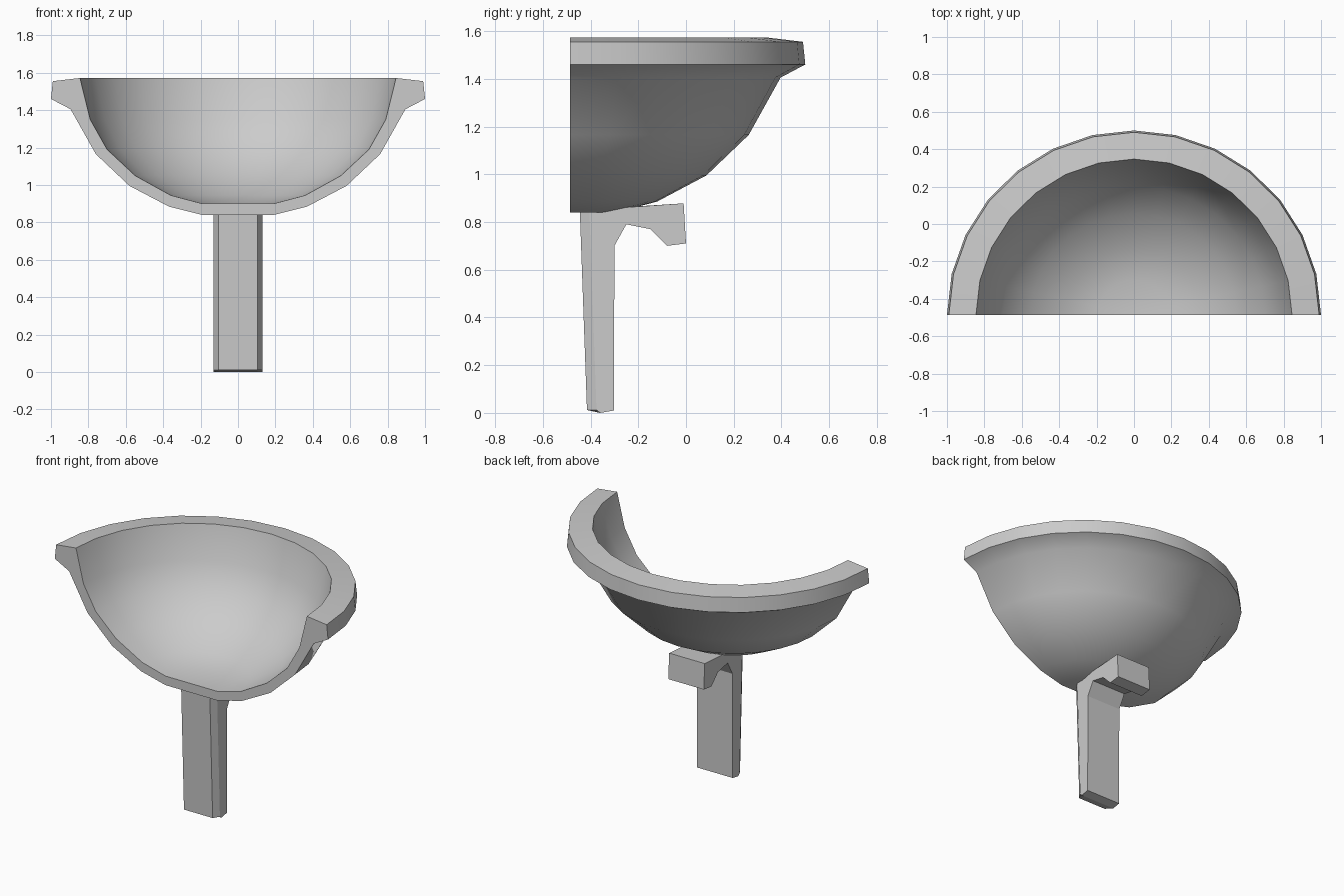
import bpy, bmesh
from math import pi, sin, cos

if "Cube" in bpy.data.objects:
    bpy.data.objects.remove(bpy.data.objects["Cube"])


def finish(name, bm, smooth_angle=None):
    bmesh.ops.remove_doubles(bm, verts=bm.verts, dist=1e-4)
    bmesh.ops.recalc_face_normals(bm, faces=bm.faces)
    mesh = bpy.data.meshes.new(name)
    bm.to_mesh(mesh)
    bm.free()
    obj = bpy.data.objects.new(name, mesh)
    bpy.context.collection.objects.link(obj)
    if smooth_angle:
        bpy.ops.object.select_all(action='DESELECT')
        obj.select_set(True)
        bpy.context.view_layer.objects.active = obj
        bpy.ops.object.shade_smooth_by_angle(angle=smooth_angle)
    return obj


def skin_loops(loops):
    """Join matching closed loops of points and cap both ends."""
    bm = bmesh.new()
    rings = [[bm.verts.new(p) for p in loop] for loop in loops]
    for a, b in zip(rings, rings[1:]):
        for i in range(len(a)):
            j = (i + 1) % len(a)
            bm.faces.new((a[i], a[j], b[j], b[i]))
    bm.faces.new(rings[0])
    bm.faces.new(rings[-1])
    return bm


# Half bowl: shell and rim profile (radius, height) turned through 180 degrees
bowl_profile = [
    (0, 0.84), (0.19, 0.84), (0.37, 0.885), (0.58, 0.995), (0.76, 1.165),
    (0.895, 1.405), (1.0, 1.46), (0.99, 1.555), (0.845, 1.572),
    (0.79, 1.35), (0.70, 1.19), (0.55, 1.05), (0.36, 0.945), (0.19, 0.90), (0, 0.90)]
FRONT_Y, SEGMENTS = -0.487, 14
bowl_loops = []
for s in range(SEGMENTS + 1):
    a = pi * s / SEGMENTS
    bowl_loops.append([(r * cos(a), FRONT_Y + 0.987 * r * sin(a), z)
                       for r, z in bowl_profile])
finish("half_bowl", skin_loops(bowl_loops), 0.6)

# Support bracket: tapered post with a short arm, front corners chamfered
bracket_profile = [
    (-0.445, 0.85), (-0.01, 0.878), (0.0, 0.71), (-0.08, 0.70), (-0.15, 0.77),
    (-0.25, 0.79), (-0.30, 0.70), (-0.302, 0.01), (-0.36, 0.0), (-0.415, 0.012)]
front_points = (0, 9)
bracket_loops = []
for x, inset in ((-0.13, 0.04), (-0.105, 0), (0.105, 0), (0.13, 0.04)):
    bracket_loops.append([(x, y + (inset if i in front_points else 0), z)
                          for i, (y, z) in enumerate(bracket_profile)])
finish("support_bracket", skin_loops(bracket_loops))
